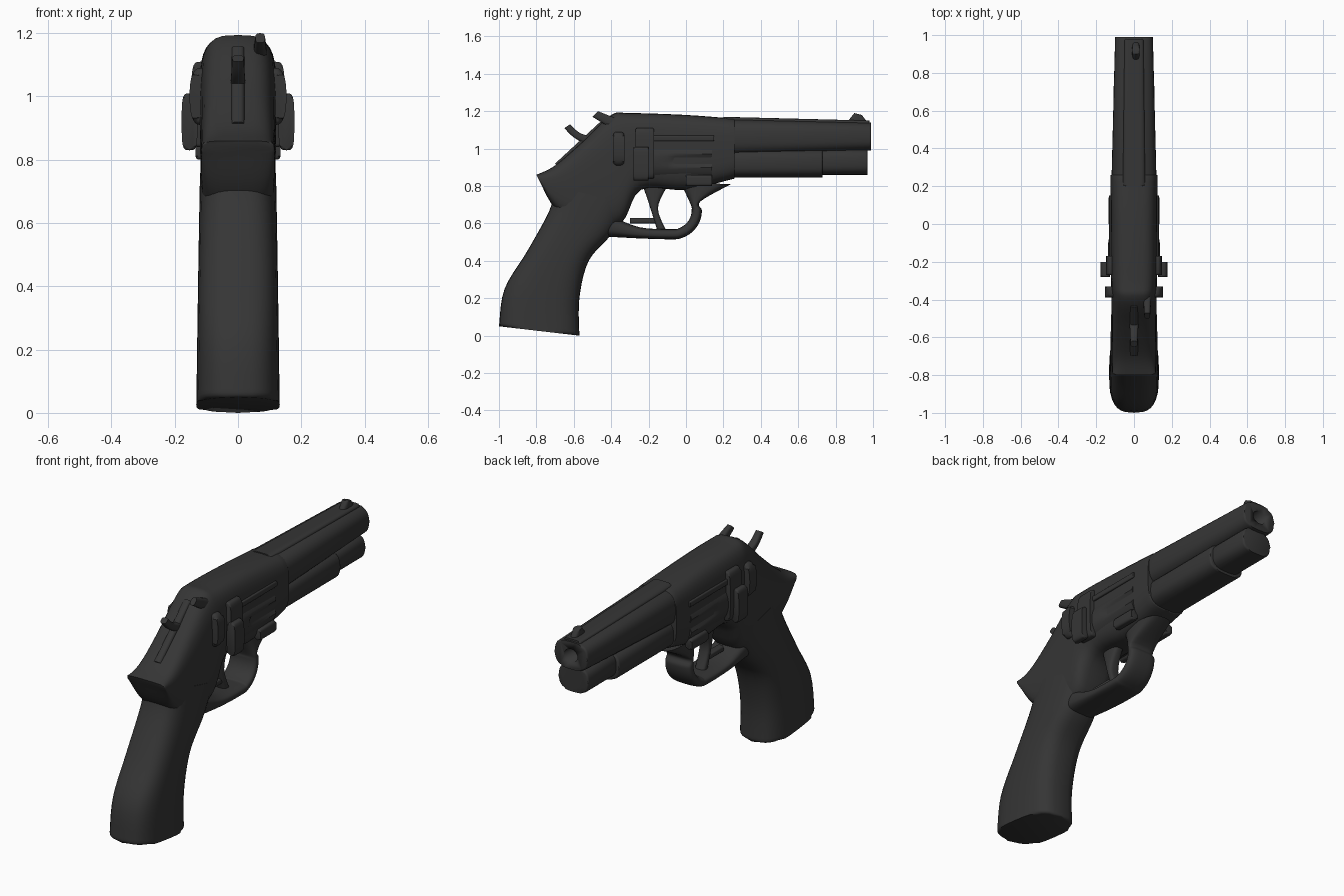
import bpy, bmesh
from math import cos, sin, tau, radians, copysign
from mathutils import Vector

default_cube = bpy.data.objects.get("Cube")
if default_cube:
    bpy.data.objects.remove(default_cube)

# One dark steel finish for every part
steel = bpy.data.materials.new("dark_steel")
steel.use_nodes = True
steel.diffuse_color = [.036] * 3 + [1]
shader = steel.node_tree.nodes["Principled BSDF"]
shader.inputs["Base Color"].default_value = steel.diffuse_color
shader.inputs["Roughness"].default_value = .7


def finish(bm, name):
    """Turn the bmesh into a smooth shaded object with sharp edges kept."""
    bmesh.ops.recalc_face_normals(bm, faces=bm.faces)
    mesh = bpy.data.meshes.new(name)
    bm.to_mesh(mesh)
    bm.free()
    mesh.materials.append(steel)
    part = bpy.data.objects.new(name, mesh)
    bpy.context.collection.objects.link(part)
    bpy.ops.object.select_all(action='DESELECT')
    bpy.context.view_layer.objects.active = part
    part.select_set(True)
    bpy.ops.object.shade_smooth_by_angle(angle=radians(40))
    return part


def skin(bm, rings, soft=0):
    """Bridge a row of equal rings, close both ends and round the end edges."""
    for first, second in zip(rings, rings[1:]):
        for i in range(len(first)):
            bm.faces.new((first[i - 1], first[i], second[i], second[i - 1]))
    caps = [bm.faces.new(rings[0]), bm.faces.new(rings[-1])]
    if soft:
        edges = [edge for cap in caps for edge in cap.edges]
        bmesh.ops.bevel(bm, geom=edges, offset=soft, segments=3,
                        affect='EDGES', profile=.5, clamp_overlap=True)


def spline(stations, steps):
    """Smooth curve through the stations."""
    points = [Vector(station) for station in stations]
    padded = [points[0]] + points + [points[-1]]
    curve = []
    for before, start, end, after in zip(padded, padded[1:], padded[2:], padded[3:]):
        leave, arrive = (end - before) / 2, (after - start) / 2
        for k in range(steps):
            t = k / steps
            ease = t * t * (3 - 2 * t)
            curve.append(start.lerp(end, ease) + leave * t * (1 - t) ** 2
                         - arrive * t * t * (1 - t))
    return curve + [points[-1]]


def loft(name, stations, width, end_width=None, power=3, x=0, soft=0, steps=5, sides=32):
    """Rounded box section swept through pairs of (y, z) edge points."""
    bm = bmesh.new()
    end_width = end_width or width
    sections = spline(stations, steps)
    rings = []
    for k, section in enumerate(sections):
        upper, lower = Vector(section[:2]), Vector(section[2:])
        half = width + (end_width - width) * k / (len(sections) - 1)
        ring = []
        for i in range(sides):
            angle = tau * i / sides
            across = copysign(abs(cos(angle)) ** (2 / power), cos(angle))
            along = copysign(abs(sin(angle)) ** (2 / power), sin(angle))
            y, z = lower.lerp(upper, (along + 1) / 2)
            ring.append(bm.verts.new((x + half * across, y, z)))
        rings.append(ring)
    skin(bm, rings, soft)
    return finish(bm, name)


def bar(name, back, front, bottom, top, width, x=0, power=4, soft=.01):
    """Straight part running along the barrel direction."""
    return loft(name, [(back, top, back, bottom), (front, top, front, bottom)],
                width, power=power, x=x, soft=soft, steps=1)


# Grip, from the butt up into the frame
loft("grip", [
    (-1, .05, -.57, 0),
    (-.97, .25, -.57, .2),
    (-.85, .45, -.52, .4),
    (-.73, .67, -.4, .54),
    (-.7, .8, -.3, .7)], width=.132, end_width=.12, soft=.03)

# Frame, from the rear spur to the barrel root
loft("frame", [
    (-.8, .86, -.78, .82),
    (-.7, .91, -.7, .68),
    (-.55, 1.04, -.55, .57),
    (-.4, 1.18, -.35, .6),
    (-.3, 1.19, -.24, .78),
    (0, 1.18, 0, .78),
    (.26, 1.16, .26, .84)], width=.115, end_width=.125, power=3.6, soft=.01)

# Barrel with the bore cut into the muzzle
barrel = loft("barrel", [(.2, 1.16, .2, .96), (.99, 1.14, .99, .99)],
              width=.12, end_width=.1, soft=.01, steps=1)
bore = bar("bore_cutter", .85, 1.1, 1.03, 1.1, width=.04, power=2, soft=0)
bore.hide_render = True
bore.hide_set(True)
cut = barrel.modifiers.new("bore", 'BOOLEAN')
cut.operation = 'DIFFERENCE'
cut.object = bore
bpy.context.view_layer.objects.active = barrel
bpy.ops.object.modifier_apply(modifier=cut.name)
bpy.data.objects.remove(bore)

# Rib above the barrel, stepped lug below it, and the front sight
loft("top_rib", [(.2, 1.17, .2, 1.1), (.98, 1.15, .98, 1.1)],
     width=.06, end_width=.05, power=5, soft=.01, steps=1)
bar("barrel_lug", .2, .73, .845, 1, width=.108, power=3)
bar("front_lug", .7, .97, .86, 1, width=.09, power=3)
loft("front_sight", [(.86, 1.14, .97, 1.14), (.9, 1.19, .94, 1.18)],
     width=.02, x=.01, soft=.005, steps=1)

# Fluted cylinder, showing through both sides of the frame
bm = bmesh.new()
rings = []
for y, flute in ((-.2, 0), (-.1, 0), (-.06, .02), (.14, .02)):
    ring = []
    for i in range(72):
        angle = tau * i / 72
        radius = .137 - flute * max(0, cos(6 * angle))
        ring.append(bm.verts.new((radius * cos(angle), y, .935 + radius * sin(angle))))
    rings.append(ring)
skin(bm, rings)
finish(bm, "cylinder")

# Trigger guard: a round bow joined to the grip and to the frame
bow = []
for degrees in range(-90, 20, 18):
    direction = Vector((cos(radians(degrees)), sin(radians(degrees))))
    centre = Vector((-.07, .67))
    bow.append((*(centre + direction * .1), *(centre + direction * .155)))
loft("trigger_guard",
     [(-.42, .65, -.43, .53), (-.25, .58, -.25, .52)] + bow + [(-.03, .82, .24, .81)],
     width=.09, end_width=.075)

# Trigger and the small link behind it
loft("trigger", [(-.23, .8, -.1, .8), (-.19, .68, -.15, .68), (-.15, .55, -.1, .55)],
     width=.03)
bar("trigger_link", -.3, -.16, .6, .63, width=.02)

# Side fittings, mirrored left and right
for label, side in (("left", 1), ("right", -1)):
    def fitting(name, *extent, width, out, **options):
        bar(label + name, *extent, width=width, x=side * out, **options)

    fitting("_latch", -.28, -.2, .83, 1.01, width=.025, out=.153)
    fitting("_latch_base", -.27, -.17, .84, 1.11, width=.03, out=.118)
    fitting("_recoil_shield", -.39, -.33, .91, 1.09, width=.035, out=.118, power=2.5, soft=.02)
    fitting("_frame_strap", -.18, .15, 1.04, 1.07, width=.01, out=.122, soft=.005)
    fitting("_crane", 0, .14, .8, .86, width=.02, out=.115)

# Hammer spur with its ridge, and the rear sight prong
loft("hammer", [(-.5, 1, -.46, 1.06), (-.6, 1.06, -.56, 1.08), (-.65, 1.11, -.62, 1.13)],
     width=.025, end_width=.018)
loft("hammer_ridge", [(-.7, .92, -.66, .88), (-.44, 1.16, -.4, 1.12)], width=.022)
loft("rear_sight", [(-.42, 1.12, -.37, 1.16), (-.5, 1.17, -.47, 1.2)],
     width=.022, end_width=.015, x=.07)
